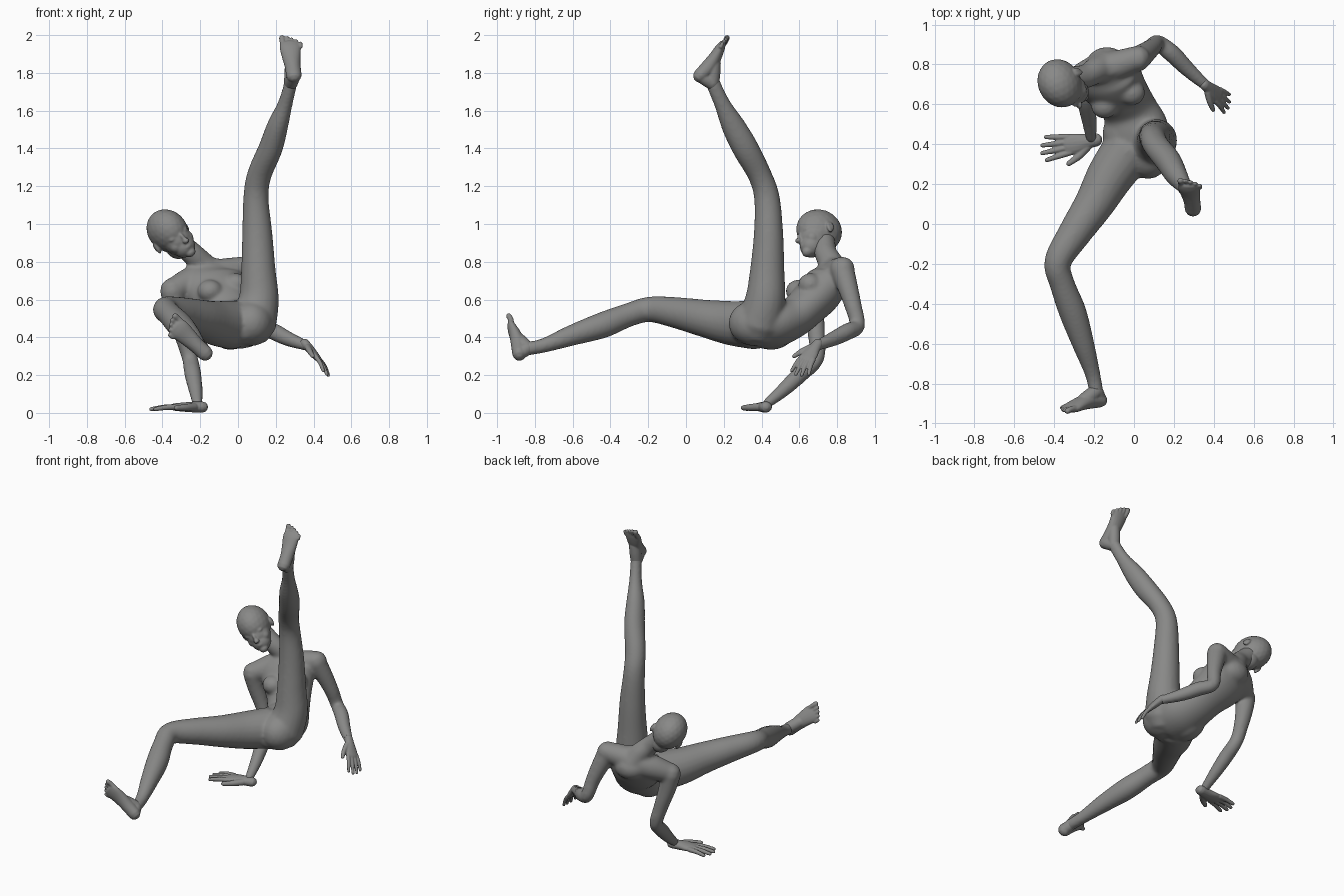
import bpy, bmesh, math
from mathutils import Vector, Matrix

V = Vector
skin = bpy.data.materials.new("grey skin")
skin.diffuse_color = (0.25, 0.25, 0.245, 1)


def spline(pts, n=5):
    """Catmull-Rom through stations (x, y, z, lateral radius, depth radius)."""
    out = []
    for i in range(len(pts) - 1):
        p0, p1 = pts[max(i - 1, 0)], pts[i]
        p2, p3 = pts[i + 1], pts[min(i + 2, len(pts) - 1)]
        for k in range(n):
            t = k / n
            out.append([0.5 * (2 * b + (c - a) * t + (2 * a - 5 * b + 4 * c - d) * t * t
                               + (3 * b - a - 3 * c + d) * t ** 3)
                        for a, b, c, d in zip(p0, p1, p2, p3)])
    out.append(list(pts[-1]))
    return out


def tube(bm, pts, ref=(1, 0.1, 0.05), seg=20):
    """Closed elliptical tube with rounded ends."""
    st = spline([tuple(p) if len(p) == 5 else tuple(p) + (p[3],) for p in pts])
    c = [V(s[:3]) for s in st]
    r = [(s[3], s[4]) for s in st]
    a, b = (c[0] - c[1]).normalized(), (c[-1] - c[-2]).normalized()
    ra, rb = min(r[0]), min(r[-1])
    c = [c[0] + a * ra * .95, c[0] + a * ra * .6] + c + [c[-1] + b * rb * .6, c[-1] + b * rb * .95]
    sc = lambda q, f: (q[0] * f, q[1] * f)
    r = [sc(r[0], .3), sc(r[0], .8)] + r + [sc(r[-1], .8), sc(r[-1], .3)]
    u, rings = V(ref), []
    for i in range(len(c)):
        t = (c[min(i + 1, len(c) - 1)] - c[max(i - 1, 0)]).normalized()
        u = (u - t * u.dot(t)).normalized()
        w = t.cross(u)
        rings.append([bm.verts.new(c[i] + u * r[i][0] * math.cos(2 * math.pi * k / seg)
                                   + w * r[i][1] * math.sin(2 * math.pi * k / seg))
                      for k in range(seg)])
    for p, q in zip(rings, rings[1:]):
        for k in range(seg):
            j = (k + 1) % seg
            bm.faces.new((p[k], p[j], q[j], q[k]))
    bm.faces.new(rings[0][::-1])
    bm.faces.new(rings[-1])


def ball(bm, loc, radii, frame=Matrix.Identity(4)):
    m = frame @ Matrix.Translation(loc) @ Matrix.Diagonal((*radii, 1))
    bmesh.ops.create_icosphere(bm, subdivisions=3, radius=1, matrix=m)


def finish(bm, name, voxel, smooth):
    """Fuse the overlapping pieces into one smooth skin."""
    bmesh.ops.recalc_face_normals(bm, faces=bm.faces)
    me = bpy.data.meshes.new(name)
    bm.to_mesh(me)
    bm.free()
    me.materials.append(skin)
    ob = bpy.data.objects.new(name, me)
    bpy.context.collection.objects.link(ob)
    m = ob.modifiers.new("fuse", 'REMESH')
    m.mode, m.voxel_size, m.use_smooth_shade = 'VOXEL', voxel, True
    m = ob.modifiers.new("soften", 'SMOOTH')
    m.factor, m.iterations = 0.5, smooth
    return ob


# Body: torso, neck, arms and legs
bm = bmesh.new()
side = V((.88, .42, .24))
tube(bm, [(.03, .32, .445, .10, .085), (.02, .38, .46, .155, .12), (.01, .48, .475, .163, .125),
          (-.02, .57, .505, .14, .108), (-.06, .64, .565, .142, .11), (-.11, .705, .635, .165, .118),
          (-.145, .75, .70, .175, .105), (-.155, .775, .755, .13, .07)], side, 32)
for c in ((-.012, .658, .68), (-.148, .592, .645)):       # breasts
    ball(bm, c, (.068, .064, .06))
for c in ((.07, .365, .475), (-.04, .45, .455)):          # buttocks
    ball(bm, c, (.118, .14, .122))
ball(bm, (-.135, .79, .69), (.11, .098, .085))            # upper back
# shoulder girdle
tube(bm, [(-.335, .67, .655, .064), (-.245, .735, .695, .08), (-.16, .775, .725, .082),
          (-.07, .80, .745, .074), (.02, .832, .765, .063)])
tube(bm, [(-.155, .78, .73, .09), (-.192, .768, .79, .068), (-.245, .74, .845, .06),
          (-.32, .73, .91, .06)])                         # neck
tube(bm, [(.015, .825, .765, .064), (.05, .852, .68, .056), (.09, .884, .57, .046),
          (.12, .907, .462, .041), (.19, .855, .43, .045), (.27, .775, .39, .039),
          (.365, .69, .355, .027)])                       # left arm
tube(bm, [(-.348, .665, .65, .066), (-.332, .675, .55, .056), (-.295, .69, .42, .046),
          (-.255, .69, .29, .042), (-.24, .61, .21, .045), (-.225, .52, .125, .038),
          (-.215, .43, .05, .027)])                       # right arm
tube(bm, [(.08, .39, .48, .125), (.11, .42, .6, .107), (.108, .43, .75, .092, .092),
          (.102, .437, .95, .08, .078), (.095, .428, 1.14, .067, .068),
          (.113, .39, 1.26, .065, .063), (.172, .315, 1.40, .064, .07),
          (.21, .25, 1.52, .056, .063), (.248, .195, 1.63, .04, .044),
          (.275, .15, 1.73, .035, .039), (.28, .135, 1.78, .036)])      # left leg
tube(bm, [(-.03, .37, .465, .13), (-.12, .24, .475, .118), (-.20, .10, .50, .10),
          (-.30, -.05, .53, .083), (-.382, -.19, .548, .068), (-.36, -.30, .52, .063),
          (-.308, -.44, .465, .069), (-.255, -.60, .412, .056), (-.208, -.75, .358, .039),
          (-.19, -.84, .34, .037)], (0, 0, 1))                         # right leg
finish(bm, "body", .009, 13)

# Head, in its own frame: x to its left, y out of the face, z to the crown
U, F = V((-.54, -.2, .82)).normalized(), V((.42, -.9, .05)).normalized()
L = U.cross(F).normalized()
F = L.cross(U)
H = Matrix.Translation((-.373, .705, .964)) @ Matrix((L, F, U)).transposed().to_4x4()
bm = bmesh.new()
for c, r in (((0, 0, 0), (.102, .125, .12)),             # skull
             ((0, .045, -.06), (.08, .08, .085)),         # face
             ((0, .068, -.105), (.062, .062, .06)),       # jaw
             ((0, .1, -.145), (.03, .03, .025)),          # chin
             ((0, .122, -.055), (.012, .018, .03)),       # nose bridge
             ((0, .136, -.074), (.018, .02, .014)),       # nose tip
             ((0, .116, -.108), (.025, .017, .016)),      # mouth
             ((0, .0, -.1), (.065, .07, .07))):           # throat
    ball(bm, c, r, H)
for s in (-1, 1):
    ball(bm, (s * .034, .094, -.03), (.03, .02, .016), H)        # brow and eye
    ball(bm, (s * .041, .073, -.078), (.034, .036, .036), H)     # cheek
    ear = H @ Matrix.Translation((s * .1, -.01, -.045)) @ Matrix.Rotation(s * -.4, 4, 'Z')
    ball(bm, (0, 0, 0), (.011, .02, .034), ear)
    ball(bm, (s * .006, -.012, .006), (.009, .014, .026), ear)
finish(bm, "head", .005, 8)


def make_hand(name, wrist, d, thumb, k, curl):
    """Hand along d; curl bends the fingers toward the palm direction."""
    wrist, d, curl = V(wrist), V(d).normalized(), V(curl)
    w = V(thumb)
    w = (w - d * w.dot(d)).normalized()
    bm = bmesh.new()

    def run(sts):
        tube(bm, [tuple(wrist + (d * a + w * b + curl * c) * k) + (r * k, q * k)
                  for a, b, c, r, q in sts], w, 14)
    run([(-.02, 0, 0, .027, .024), (.02, 0, 0, .031, .023), (.06, .002, 0, .041, .02),
         (.10, 0, 0, .042, .016)])
    for i, ln in enumerate((.085, .098, .092, .072)):
        o, s = .032 - .021 * i, .011 - .0073 * i
        run([(.09, o, 0, .0125, .0125), (.105 + ln * .4, o + s * .6, .004, .0115, .0115),
             (.105 + ln, o + s * 1.3, .03, .009, .009)])
    run([(.02, .02, 0, .018, .017), (.06, .052, .006, .015, .015),
         (.105, .075, .012, .011, .011)])
    finish(bm, name, .0045, 3)


make_hand("left_hand", (.365, .69, .355), (.57, -.46, -.66), (-.35, -.88, .3), 1.03, (-.3, .1, -.5))
make_hand("right_hand", (-.213, .418, .031), (-.985, -.17, 0), (0, -1, 0), 1.25, (0, 0, -.3))


def make_foot(name, ankle, heel, tip, sole, big):
    """Foot from heel to toe tip; big points to the big-toe side."""
    heel, tip = V(heel), V(tip)
    d = (tip - heel).normalized()
    n = V(sole)
    n = (n - d * n.dot(d)).normalized()
    w = d.cross(n)
    w = w if w.dot(V(big)) > 0 else -w
    ln = (tip - heel).length
    bm = bmesh.new()

    def run(sts):
        tube(bm, [tuple(heel + d * ln * a + w * b - n * c) + (r, q) for a, b, c, r, q in sts], w, 18)
    run([(0, 0, 0, .041, .037), (.25, 0, .006, .042, .04), (.5, .002, .002, .049, .034),
         (.72, .003, -.008, .056, .026), (.82, .001, -.012, .053, .019)])
    mid = heel + d * ln * .42 - n * .012
    a = V(ankle)
    tube(bm, [tuple(a) + (.036,), tuple(a.lerp(mid, .5)) + (.038,), tuple(mid) + (.036,)], w)
    tube(bm, [tuple(a) + (.036,), tuple(a.lerp(heel, .5)) + (.036,), tuple(heel) + (.034,)], w)
    for i, e in enumerate((1.0, .985, .94, .88, .81)):
        o, r = .041 - .0222 * i - (.004 if i else 0), .0165 if i == 0 else .012
        run([(.74, o * .95, -.01, r, r), (e - .1, o, -.008, r * .9, r * .9),
             (e, o, -.014, r, r * .9)])
    finish(bm, name, .005, 3)


make_foot("left_foot", (.28, .14, 1.745), (.296, .074, 1.785), (.274, .23, 1.98),
          (0, -.8, .6), (-1, 0, 0))
make_foot("right_foot", (-.19, -.84, .342), (-.172, -.883, .314), (-.362, -.92, .485),
          (-.1, -.98, -.05), (.7, 0, .7))
